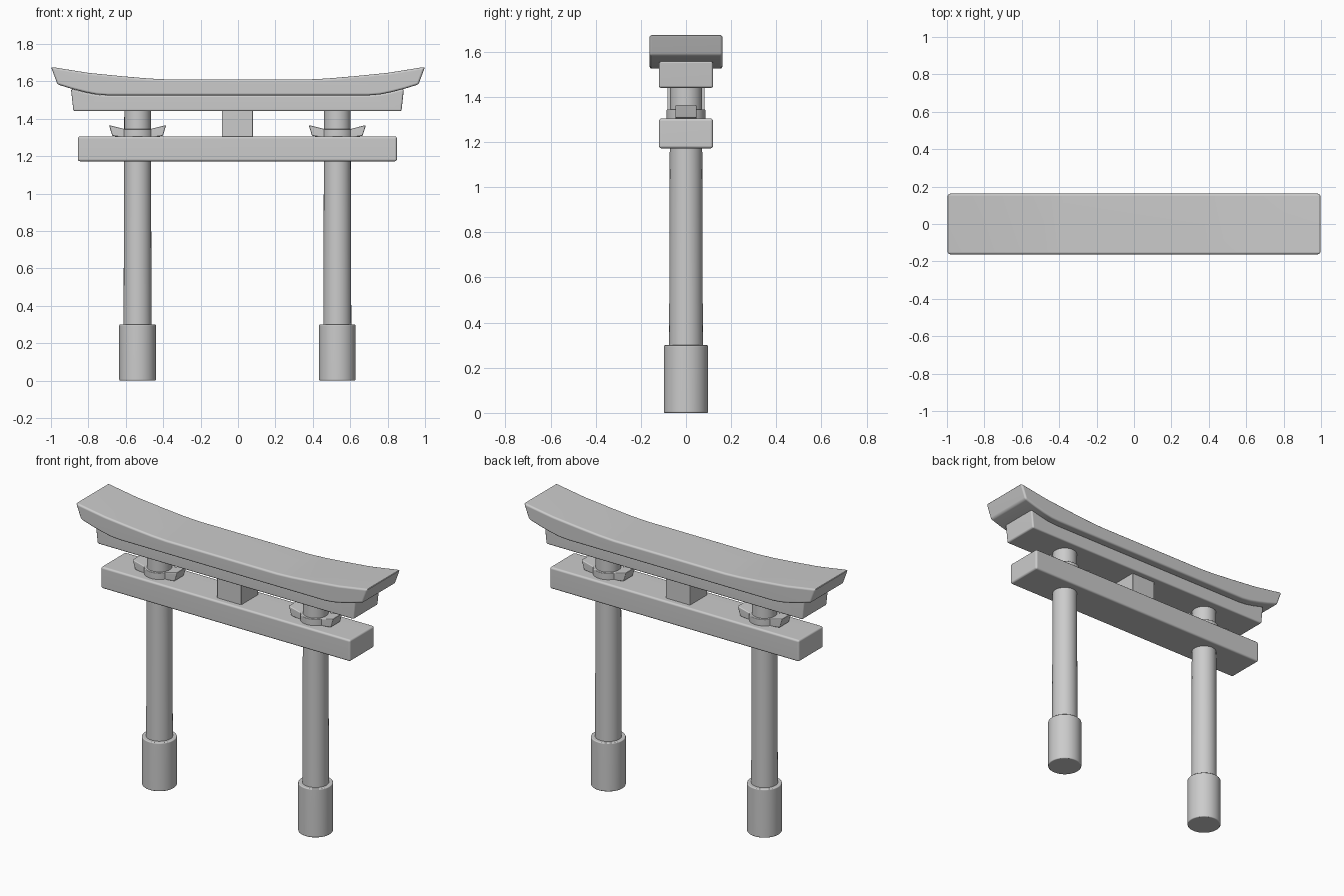
import bpy, bmesh, math

if "Cube" in bpy.data.objects:
    bpy.data.objects.remove(bpy.data.objects["Cube"])

POST_X = 0.534
SHIFT = -0.003


def finish(name, bm, bevel, location=(0, 0, 0)):
    bmesh.ops.recalc_face_normals(bm, faces=bm.faces[:])
    mesh = bpy.data.meshes.new(name)
    bm.to_mesh(mesh)
    bm.free()
    ob = bpy.data.objects.new(name, mesh)
    ob.location = location
    bpy.context.collection.objects.link(ob)
    bpy.ops.object.select_all(action='DESELECT')
    ob.select_set(True)
    bpy.context.view_layer.objects.active = ob
    if bevel:
        mod = ob.modifiers.new("edge_bevel", 'BEVEL')
        mod.width = bevel
        mod.segments = 3
        mod.limit_method = 'ANGLE'
        mod.angle_limit = math.radians(35)
        bpy.ops.object.modifier_apply(modifier=mod.name)
    bpy.ops.object.shade_smooth_by_angle(angle=math.radians(40))
    ob.modifiers.new("clean_shading", 'WEIGHTED_NORMAL').keep_sharp = True
    return ob


def slab(name, top, bottom, half_y, bevel, location=(0, 0, 0)):
    """Symmetric XZ profile (right halves, centre outwards) extruded along y."""
    right = bottom + top[::-1]
    left = [(-x, z) for x, z in right[::-1]]
    bm = bmesh.new()
    face = bm.faces.new([bm.verts.new((x, -half_y, z)) for x, z in right + left])
    ext = bmesh.ops.extrude_face_region(bm, geom=[face])
    verts = [g for g in ext["geom"] if isinstance(g, bmesh.types.BMVert)]
    bmesh.ops.translate(bm, verts=verts, vec=(0, 2 * half_y, 0))
    return finish(name, bm, bevel, location)


def drum(name, x, r1, r2, z1, z2, bevel):
    bm = bmesh.new()
    bmesh.ops.create_cone(bm, cap_ends=True, segments=48, radius1=r1, radius2=r2, depth=z2 - z1)
    return finish(name, bm, bevel, (x, 0, (z1 + z2) / 2))


# Curved top lintel, sweeping up to slanted ends
underside = [(0.70, 1.525), (0.76, 1.53), (0.82, 1.542), (0.89, 1.56)]
slab("top_lintel",
     [(0.38, 1.61), (0.48, 1.615), (0.62, 1.627), (0.80, 1.645), (1.0, 1.677)],
     underside + [(0.965, 1.583)], 0.162, 0.012)

# Second lintel tucked under the curved one
slab("under_lintel", underside, [(0.877, 1.44)], 0.12, 0.01, (SHIFT, 0, 0))

# Straight tie beam and central strut
slab("tie_beam", [(0.853, 1.305)], [(0.853, 1.172)], 0.12, 0.012, (SHIFT, 0, 0))
slab("centre_strut", [(0.083, 1.46)], [(0.083, 1.29)], 0.083, 0.004, (SHIFT, 0, 0))

# Posts with base sleeves, collars and wedges
for side, s in (("left", -1), ("right", 1)):
    x = s * POST_X + SHIFT
    drum(side + "_post", x, 0.075, 0.071, 0.25, 1.46, 0)
    drum(side + "_base", x, 0.098, 0.098, 0.0, 0.30, 0.006)
    drum(side + "_collar", x, 0.086, 0.086, 1.295, 1.345, 0.004)
    slab(side + "_wedge", [(0.07, 1.345), (0.153, 1.366)],
         [(0.07, 1.3), (0.135, 1.308)], 0.047, 0.005, (x, 0, 0))
